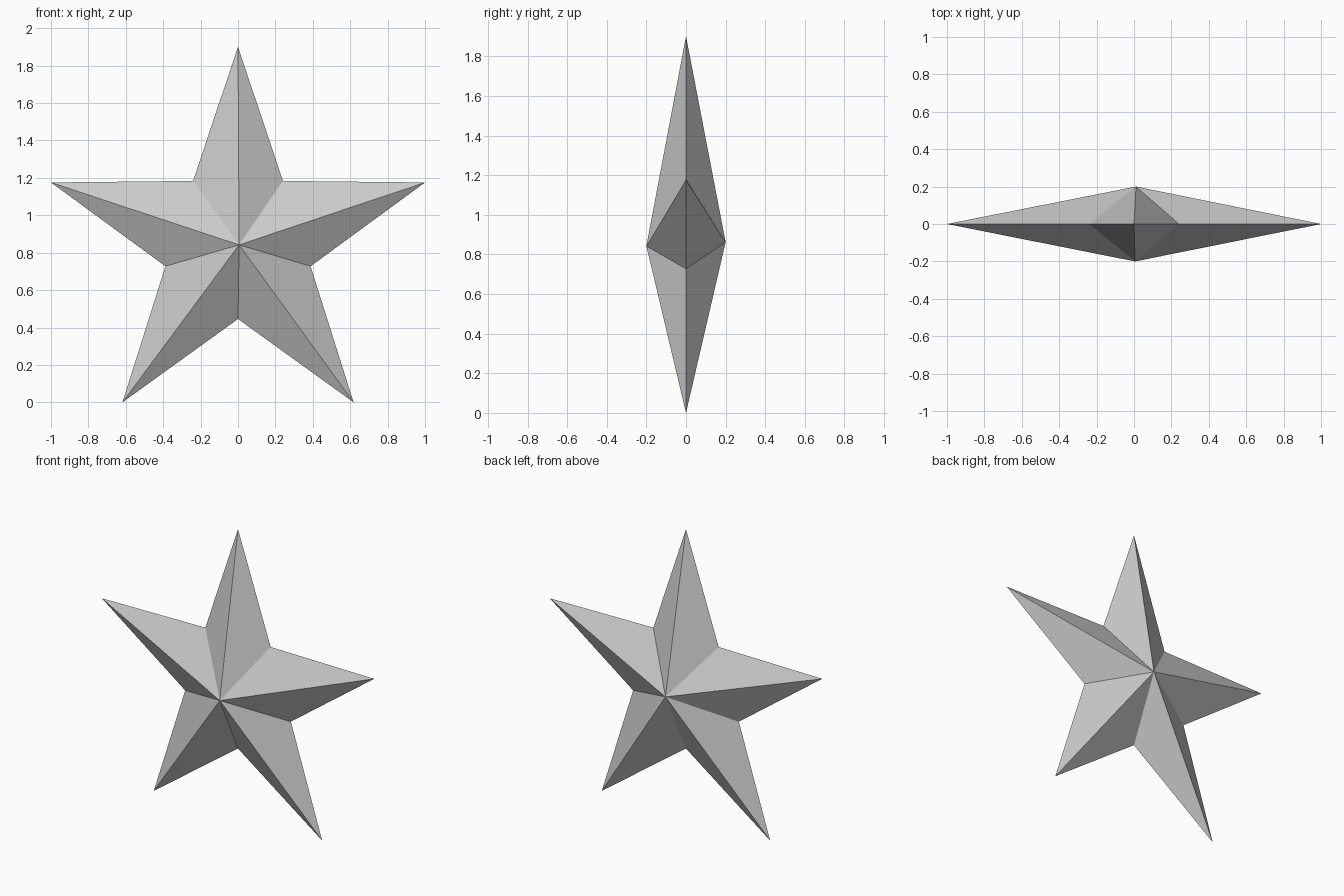
import bpy, bmesh
from math import sin, cos, pi

if "Cube" in bpy.data.objects:
    bpy.data.objects.remove(bpy.data.objects["Cube"])

OUTER = 1 / sin(2 * pi / 5)        # tip radius giving a 2 unit span
INNER = 0.408                      # notch radius
CENTRE_Z = OUTER * cos(pi / 5)     # lower tips rest on z = 0

bm = bmesh.new()

# Star outline: alternating tips and notches in the y = 0 plane
rim = []
for i in range(10):
    a = i * pi / 5
    r, z = (OUTER, CENTRE_Z) if i % 2 == 0 else (INNER, CENTRE_Z + 0.003)
    rim.append(bm.verts.new((r * sin(a), 0, z + r * cos(a))))

# Front and back peaks, each fanned to the outline
front = bm.verts.new((0.006, -0.2, 0.842))
back = bm.verts.new((0.011, 0.2, 0.862))
for a, b in zip(rim, rim[1:] + rim[:1]):
    bm.faces.new((front, b, a))
    bm.faces.new((back, a, b))
bmesh.ops.recalc_face_normals(bm, faces=bm.faces)

mesh = bpy.data.meshes.new("star")
bm.to_mesh(mesh)
bm.free()
star = bpy.data.objects.new("star", mesh)
bpy.context.collection.objects.link(star)
